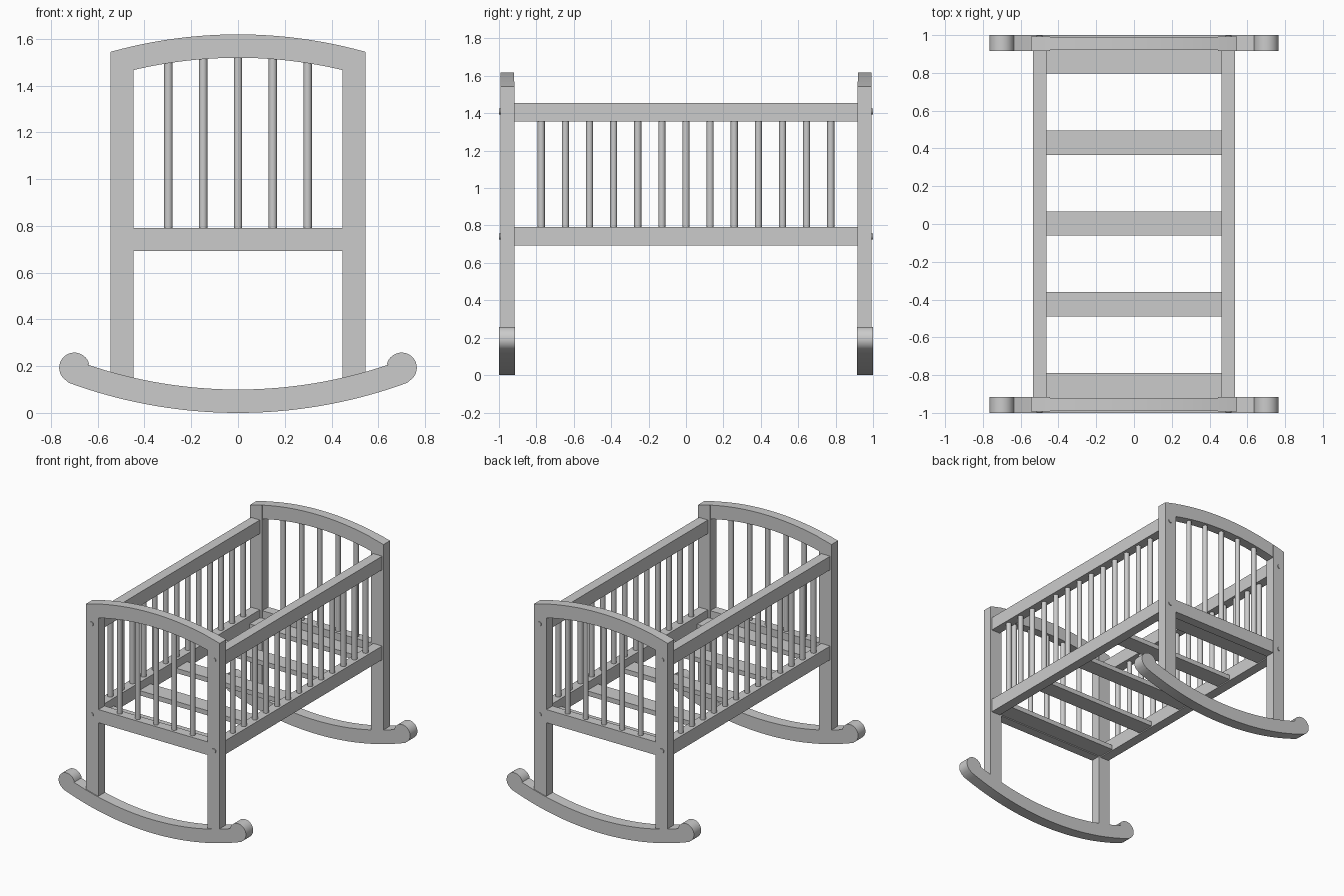
import bpy, bmesh, math

if "Cube" in bpy.data.objects:
    bpy.data.objects.remove(bpy.data.objects["Cube"])


def finish(name, bm, smooth=False):
    bmesh.ops.recalc_face_normals(bm, faces=bm.faces)
    me = bpy.data.meshes.new(name)
    bm.to_mesh(me)
    bm.free()
    ob = bpy.data.objects.new(name, me)
    bpy.context.collection.objects.link(ob)
    if smooth:
        bpy.ops.object.select_all(action='DESELECT')
        ob.select_set(True)
        bpy.context.view_layer.objects.active = ob
        bpy.ops.object.shade_smooth_by_angle(angle=math.radians(30))
    return ob


def extrude_y(name, pts, y0, y1, smooth=False):
    """Extrude a closed (x, z) outline between two y values."""
    bm = bmesh.new()
    f = bm.faces.new([bm.verts.new((x, y0, z)) for x, z in pts])
    r = bmesh.ops.extrude_face_region(bm, geom=[f])
    verts = [g for g in r['geom'] if isinstance(g, bmesh.types.BMVert)]
    bmesh.ops.translate(bm, vec=(0, y1 - y0, 0), verts=verts)
    return finish(name, bm, smooth)


def box(name, x0, x1, y0, y1, z0, z1):
    return extrude_y(name, [(x0, z0), (x1, z0), (x1, z1), (x0, z1)], y0, y1)


def rod(name, x, y, z0, z1, r):
    bm = bmesh.new()
    bmesh.ops.create_cone(bm, cap_ends=True, segments=20, radius1=r, radius2=r, depth=z1 - z0)
    bmesh.ops.translate(bm, vec=(x, y, (z0 + z1) / 2), verts=bm.verts)
    return finish(name, bm, True)


def arc(cx, cz, r, a0, a1, n):
    return [(cx + r * math.cos(a0 + (a1 - a0) * i / n),
             cz + r * math.sin(a0 + (a1 - a0) * i / n)) for i in range(n + 1)]


def crown(x, r=2.03):
    return 1.619 - 2.03 + math.sqrt(r * r - x * x)


# Rocker outline: two concentric arcs ending in round knobs
R, KX, KZ, KR = 2.1, 0.70, 0.193, 0.065
DOWN = -math.pi / 2
tilt = math.atan2(KX, R - KZ)
top_tilt = math.asin(0.645 / (R - 0.1))
rocker = arc(0, R, R, DOWN - tilt, DOWN + tilt, 40)
rocker += arc(KX, KZ, KR, DOWN + tilt, math.radians(168), 24)[1:]
rocker += arc(0, R, R - 0.1, DOWN + top_tilt, DOWN - top_tilt, 40)
rocker += arc(-KX, KZ, KR, math.radians(12), math.radians(270) - tilt, 24)[:-1]

# Crown rail outline
xs = [-0.45 + 0.9 * i / 24 for i in range(25)]
arch = [(x, crown(x, 1.93)) for x in xs] + [(x, crown(x)) for x in reversed(xs)]

for s, end in ((-1, "front"), (1, "back")):
    extrude_y(end + "_rocker", rocker, s * 0.915, s * 1.0, True)
    extrude_y(end + "_crown_rail", arch, s * 0.92, s * 0.991, True)
    box(end + "_lower_rail", -0.46, 0.46, s * 0.92, s * 0.991, 0.693, 0.79)
    # End spindles
    for i in range(-2, 3):
        rod(end + "_spindle", i * 0.149, s * 0.955, 0.77, 1.53, 0.018)
    # Posts with tops following the crown curve, and bolt heads
    for t in (-1, 1):
        px = [0.446 + 0.1 * i / 4 for i in range(5)]
        post = [(t * 0.446, 0.11), (t * 0.546, 0.11)]
        post += [(t * x, crown(x)) for x in reversed(px)]
        extrude_y(end + "_post", post, s * 0.917, s * 0.993)
        for z in (0.74, 1.41):
            extrude_y(end + "_bolt", arc(t * 0.5, z, 0.016, 0, math.tau * 15 / 16, 15),
                      s * 0.98, s * 0.999, True)

# Side rails and their spindles
for t, side in ((-1, "left"), (1, "right")):
    for z0, z1, level in ((0.692, 0.793, "lower"), (1.356, 1.456, "upper")):
        box(f"{side}_{level}_rail", t * 0.463, t * 0.536, -0.92, 0.92, z0, z1)
    for i in range(-6, 7):
        rod(side + "_spindle", t * 0.5, i * 0.129, 0.78, 1.37, 0.019)

# Floor slats
for y0, y1 in ((-0.92, -0.79), (-0.49, -0.36), (-0.06, 0.067), (0.365, 0.495), (0.797, 0.92)):
    box("floor_slat", -0.465, 0.465, y0, y1, 0.70, 0.735)
